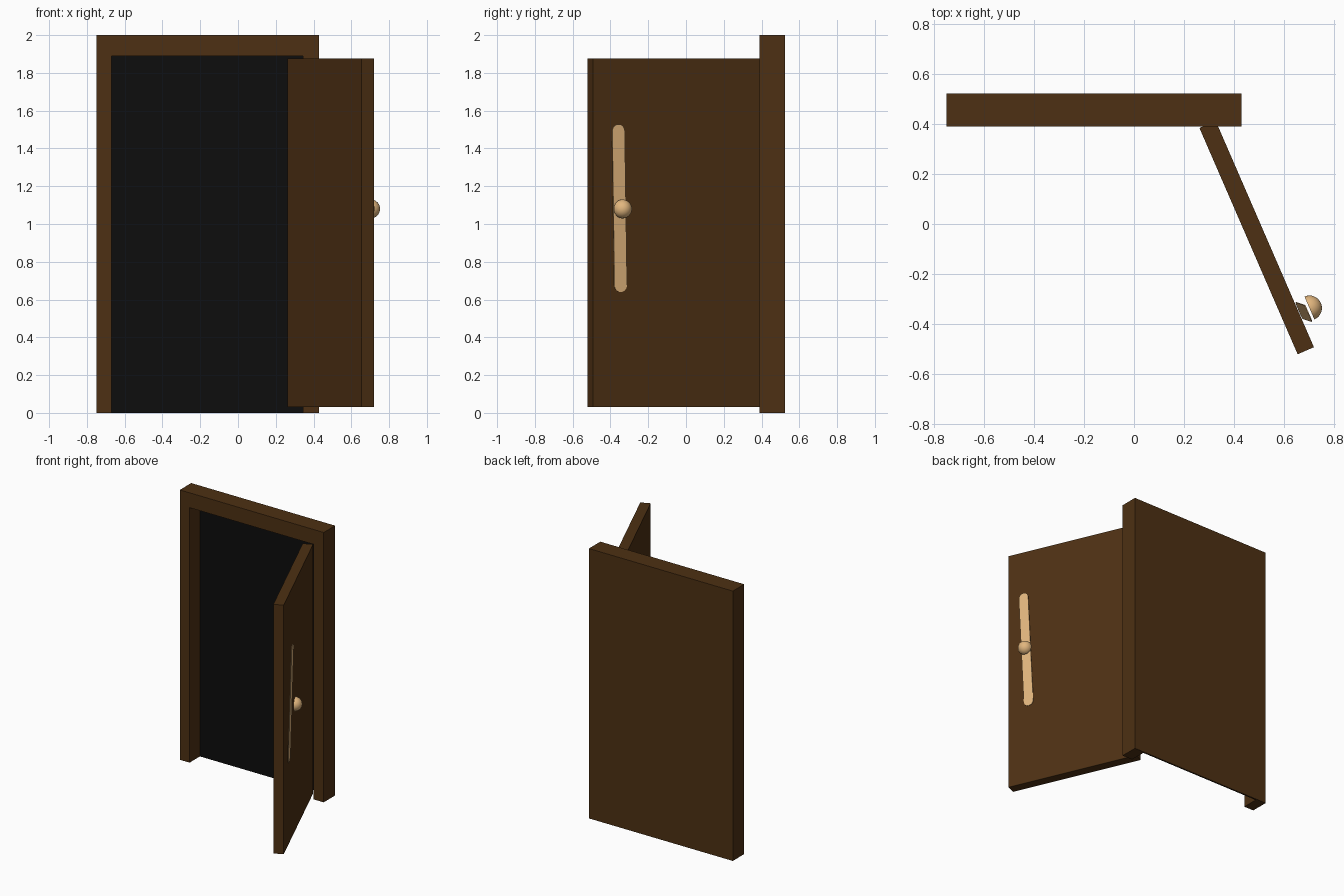
import bpy, bmesh, math
from mathutils import Matrix, Vector

if "Cube" in bpy.data.objects:
    bpy.data.objects.remove(bpy.data.objects["Cube"])


def material(name, rgb):
    m = bpy.data.materials.new(name)
    m.diffuse_color = (*rgb, 1)
    m.use_nodes = True
    m.node_tree.nodes["Principled BSDF"].inputs["Base Color"].default_value = m.diffuse_color
    return m


BROWN = material("dark brown wood", (0.075, 0.030, 0.0065))
BLACK = material("black", (0.004, 0.004, 0.004))
TAN = material("tan", (0.76, 0.47, 0.21))


def make(name, bm, mat, matrix=None):
    if matrix is not None:
        bm.transform(matrix)
    bmesh.ops.recalc_face_normals(bm, faces=bm.faces)
    me = bpy.data.meshes.new(name)
    bm.to_mesh(me)
    bm.free()
    me.materials.append(mat)
    ob = bpy.data.objects.new(name, me)
    bpy.context.collection.objects.link(ob)
    return ob


def prism(name, outline, lo, hi, mat, matrix=None):
    """Extrude a flat outline along local z from lo to hi."""
    bm = bmesh.new()
    face = bm.faces.new([bm.verts.new((x, y, lo)) for x, y in outline])
    ext = bmesh.ops.extrude_face_region(bm, geom=[face])
    moved = [v for v in ext["geom"] if isinstance(v, bmesh.types.BMVert)]
    bmesh.ops.translate(bm, verts=moved, vec=(0, 0, hi - lo))
    return make(name, bm, mat, matrix)


def rect(x0, x1, y0, y1):
    return [(x0, y0), (x1, y0), (x1, y1), (x0, y1)]


# Frame: one inverted U, extruded along y
upright = Matrix.Rotation(math.pi / 2, 4, 'X')      # local z -> -y, local y -> z
L, R, OL, OR, TOP, HEAD = -0.75, 0.43, -0.67, 0.345, 2.0, 1.89
prism("door_frame", [(L, 0), (OL, 0), (OL, HEAD), (OR, HEAD), (OR, 0),
                     (R, 0), (R, TOP), (L, TOP)], -0.523, -0.39, BROWN, upright)

# Closed back with a black front
prism("back_panel", rect(OL, OR, 0, HEAD), -0.523, -0.516, BROWN, upright)
prism("dark_opening", rect(OL, OR, 0, HEAD), -0.516, -0.511, BLACK, upright)

# Door space: u runs from the free edge to the hinge, n points out of the face
u = Vector((-0.398, 0.917, 0)).normalized()
n = Vector((u.y, -u.x, 0))
up = Vector((0, 0, 1))
corner = Vector((0.72, -0.493, 0))


def space(a, b, c, origin):
    m = Matrix((a, b, c)).transposed().to_4x4()
    m.translation = origin
    return m


# Open door
prism("open_door", rect(0, 0.987, -0.071, 0), 0.03, 1.876, BROWN,
      space(u, n, up, corner))

# Handle plate: rounded strip, its top leaning away from the door
low = corner + u * 0.159 + n * 0.004 + up * 0.64
high = corner + u * 0.132 + n * 0.034 + up * 1.528
axis = (high - low).normalized()
side = (u - axis * u.dot(axis)).normalized()
out = side.cross(axis)
if out.dot(n) < 0:
    out = -out
half, length = 0.036, (high - low).length
strip = []
for base, start in ((length - half, 0), (half, math.pi)):
    for i in range(13):
        a = start + math.pi * i / 12
        strip.append((half * math.cos(a), base + half * math.sin(a)))
prism("handle_plate", strip, -0.002, 0.002, TAN, space(side, axis, out, low))

# Half-round knob
bm = bmesh.new()
bmesh.ops.create_uvsphere(bm, u_segments=32, v_segments=16, radius=0.05)
cut = bmesh.ops.bisect_plane(bm, geom=bm.verts[:] + bm.edges[:] + bm.faces[:],
                             plane_co=(0, 0, 0), plane_no=(0, 0, 1),
                             clear_inner=True)
rim = [e for e in bm.edges if e.is_boundary]
bmesh.ops.holes_fill(bm, edges=rim)
knob = make("door_knob", bm, TAN,
            space(u, up, n, corner + u * 0.151 + n * 0.046 + up * 1.08))
bpy.context.view_layer.objects.active = knob
knob.select_set(True)
bpy.ops.object.shade_smooth_by_angle(angle=math.radians(35))
